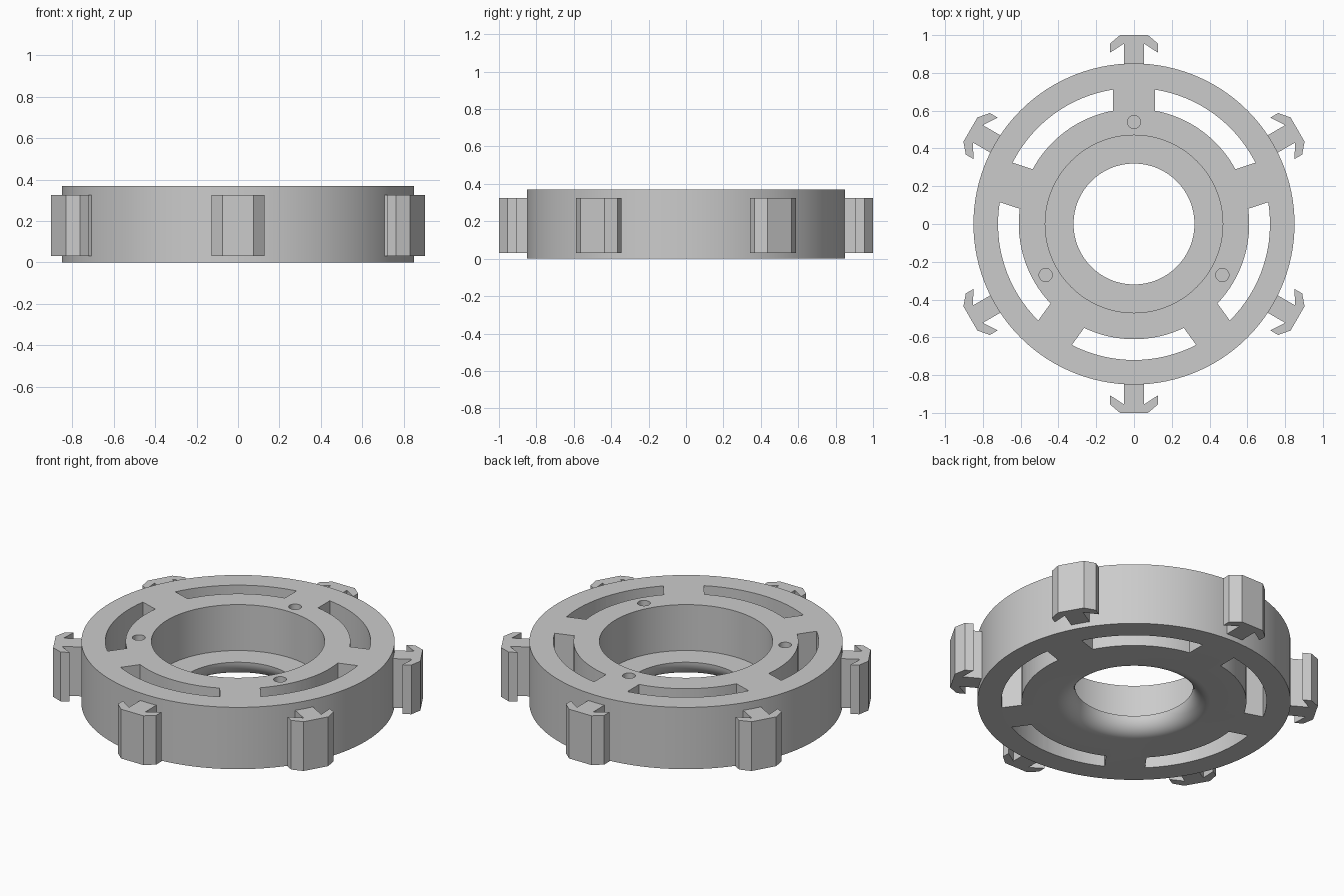
import bpy, bmesh
from math import sin, cos, pi, radians, asin, sqrt
from mathutils import Matrix, Vector

cube = bpy.data.objects.get("Cube")
if cube:
    bpy.data.objects.remove(cube)

HEIGHT = 0.37
OUTER, BORE, HOLE = 0.85, 0.47, 0.32
FLOOR = 0.095           # floor thickness, also the radius of the rounded hole
SLOT_IN, SLOT_OUT, HALF_SPOKE = 0.61, 0.72, 0.11

grey = bpy.data.materials.new("plain grey")
grey.use_nodes = True
grey.diffuse_color = (0.6, 0.6, 0.6, 1)
grey.node_tree.nodes["Principled BSDF"].inputs["Base Color"].default_value = (0.6, 0.6, 0.6, 1)


def add_object(name, bm):
    bmesh.ops.recalc_face_normals(bm, faces=bm.faces)
    mesh = bpy.data.meshes.new(name)
    bm.to_mesh(mesh)
    bm.free()
    mesh.materials.append(grey)
    obj = bpy.data.objects.new(name, mesh)
    bpy.context.collection.objects.link(obj)
    return obj


def prism(bm, outline, z0, z1, turn=0.0):
    """Extrude a closed outline from z0 to z1, turned about the z axis."""
    rot = Matrix.Rotation(turn, 3, 'Z')
    face = bm.faces.new([bm.verts.new(rot @ Vector((x, y, z0))) for x, y in outline])
    top = bmesh.ops.extrude_face_region(bm, geom=[face])["geom"]
    bmesh.ops.translate(bm, vec=(0, 0, z1 - z0),
                        verts=[v for v in top if isinstance(v, bmesh.types.BMVert)])


def lathe(bm, profile, steps):
    """Turn a closed (radius, z) profile around the z axis."""
    rings = [[bm.verts.new((r * cos(2 * pi * i / steps), r * sin(2 * pi * i / steps), z))
              for r, z in profile] for i in range(steps)]
    n = len(profile)
    for i in range(steps):
        a, b = rings[i], rings[(i + 1) % steps]
        for j in range(n):
            k = (j + 1) % n
            bm.faces.new((a[j], b[j], b[k], a[k]))


# Ring body: stepped bore, hole rounded on the underside
centre = HOLE + FLOOR
profile = [(OUTER, 0), (OUTER, HEIGHT), (BORE, HEIGHT), (BORE, FLOOR)]
for i in range(11):
    t = i / 10 * pi / 2
    profile.append((centre - FLOOR * cos(t), FLOOR - FLOOR * sin(t)))
bm = bmesh.new()
lathe(bm, profile, 120)
body = add_object("ring_body", bm)


# Cutter for five curved slots that leave parallel-sided spokes
def slot_arc(r, steps=16):
    half = pi / 5 - asin(HALF_SPOKE / r)
    return [(r * cos(half * (2 * i / steps - 1)), r * sin(half * (2 * i / steps - 1)))
            for i in range(steps + 1)]


bm = bmesh.new()
outline = slot_arc(SLOT_OUT) + slot_arc(SLOT_IN)[::-1]
for i in range(5):
    prism(bm, outline, -0.1, HEIGHT + 0.1, radians(-90 + 72 * i))

# Cutter for three blind pin holes
for i in range(3):
    circle = [(0.54 + 0.035 * cos(2 * pi * j / 24), 0.035 * sin(2 * pi * j / 24))
              for j in range(24)]
    prism(bm, circle, HEIGHT - 0.15, HEIGHT + 0.1, radians(90 + 120 * i))
cutter = add_object("slot_cutter", bm)

cut = body.modifiers.new("slots", 'BOOLEAN')
cut.operation = 'DIFFERENCE'
cut.solver = 'EXACT'
cut.object = cutter
bpy.context.view_layer.objects.active = body
bpy.ops.object.select_all(action='DESELECT')
body.select_set(True)
bpy.ops.object.modifier_apply(modifier=cut.name)
bpy.data.objects.remove(cutter)
bpy.ops.object.shade_smooth_by_angle(angle=radians(30))

# Six barbed hooks around the rim
half_hook = [(0.84, 0.053), (0.955, 0.053), (0.907, 0.127), (0.955, 0.127), (1.0, 0.074)]
hook = half_hook + [(x, -y) for x, y in reversed(half_hook)]
for i in range(6):
    bm = bmesh.new()
    prism(bm, hook, 0.03, 0.325, radians(30 + 60 * i))
    add_object(f"rim_hook_{i + 1}", bm)
